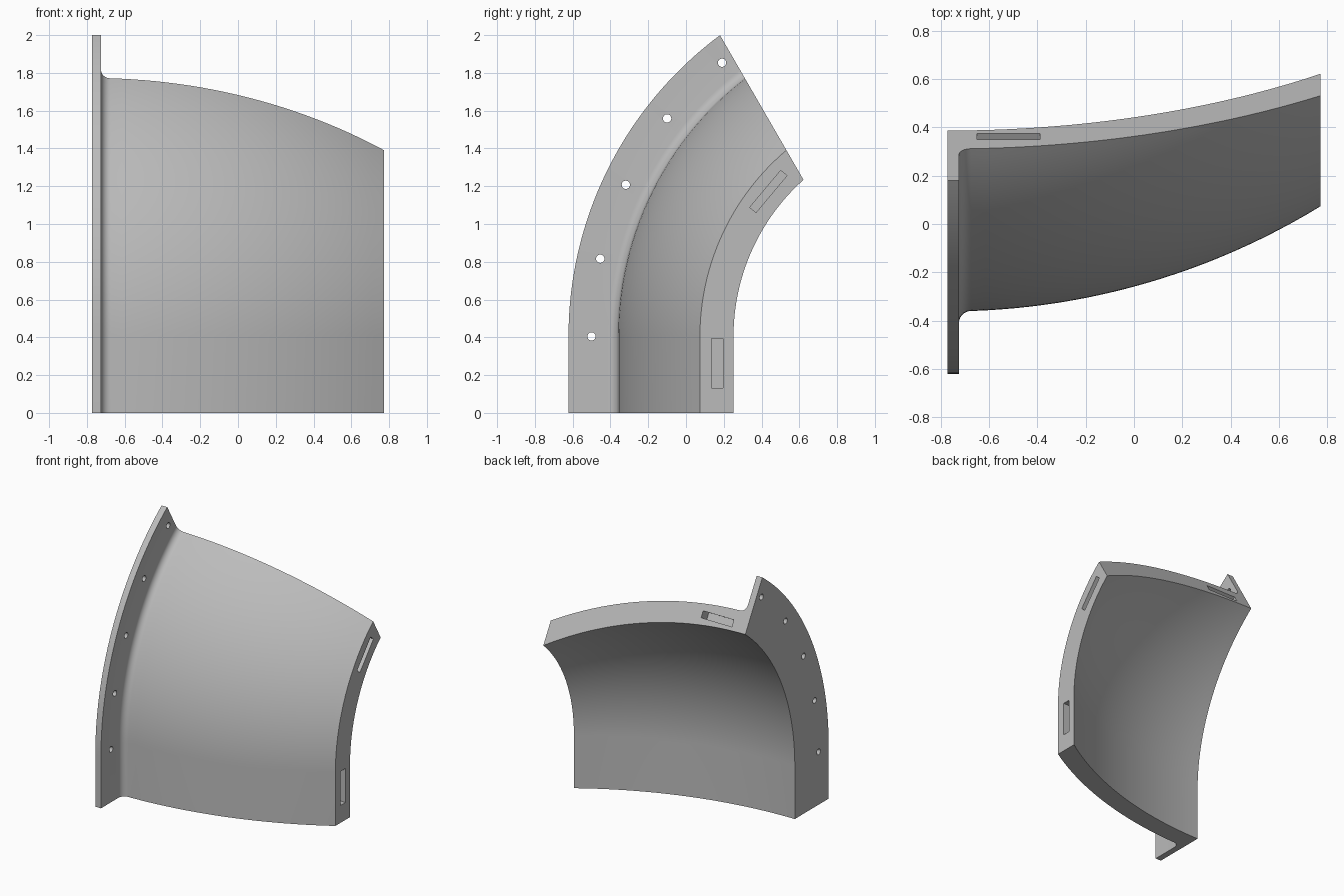
import bpy
import bmesh
from math import sin, cos, acos, radians, sqrt, pi
from mathutils import Matrix, Vector

if "Cube" in bpy.data.objects:
    bpy.data.objects.remove(bpy.data.objects["Cube"], do_unlink=True)

HALF = 0.773                 # half width along x
YC, ZC = 1.364, 0.405        # axis of the sweep
FLANGE_R = 1.986
FLANGE_X = -0.725
FILLET = 0.05
ARC_STEPS = 48

grey = bpy.data.materials.new("plain grey")
grey.use_nodes = True
grey.diffuse_color = (0.5, 0.5, 0.5, 1)
grey.node_tree.nodes["Principled BSDF"].inputs["Base Color"].default_value = (0.5, 0.5, 0.5, 1)


def wall_radius(x, rho, base):
    """Sweep radius of the bowed wall at x."""
    return YC - (base + rho - sqrt(rho ** 2 - (x + HALF) ** 2))


def outer(x):
    return wall_radius(x, 2.96, -0.362)


def inner(x):
    return wall_radius(x, 2.81, -0.212)


def spread(a, b, n):
    return [a + (b - a) * i / n for i in range(n + 1)]


# Cross-section as (x, radius): flange, fillet, outer face, inner face
profile = [(-HALF, FLANGE_R), (FLANGE_X, FLANGE_R)]
foot = FLANGE_X + FILLET
for t in spread(pi, pi * 1.5, 8):
    profile.append((foot + FILLET * cos(t), outer(foot) + FILLET * (1 + sin(t))))
profile += [(x, outer(x)) for x in spread(foot, HALF, 24)[1:]]
profile += [(x, inner(x)) for x in spread(HALF, -HALF, 24)]


def swept(x, r, a):
    return Vector((x, YC - r * cos(a), ZC + r * sin(a)))


# Sweep: a straight foot, then an arc ending on a slanted plane
bm = bmesh.new()
rows = [[bm.verts.new((x, YC - r, 0)) for x, r in profile]]
for i in range(ARC_STEPS + 1):
    rows.append([bm.verts.new(swept(x, r, (acos(0.228 / r) - pi / 6) * i / ARC_STEPS))
                 for x, r in profile])
count = len(profile)
for low, high in zip(rows, rows[1:]):
    for j in range(count):
        k = (j + 1) % count
        bm.faces.new((low[j], low[k], high[k], high[j]))
bm.faces.new(rows[0])
bm.faces.new(rows[-1])
bmesh.ops.recalc_face_normals(bm, faces=bm.faces)


def make_object(name, mesh_data):
    mesh = bpy.data.meshes.new(name)
    mesh_data.to_mesh(mesh)
    mesh_data.free()
    mesh.materials.append(grey)
    obj = bpy.data.objects.new(name, mesh)
    bpy.context.collection.objects.link(obj)
    return obj


panel = make_object("curved_flanged_panel", bm)

# Cutters: bolt holes through the flange and shallow slots in the end faces
bm = bmesh.new()
for i in range(5):
    place = Matrix.Translation(swept(-0.75, 1.864, radians(12.75 * i)))
    bmesh.ops.create_cone(bm, cap_ends=True, segments=24, radius1=0.022, radius2=0.022,
                          depth=0.12, matrix=place @ Matrix.Rotation(pi / 2, 4, "Y"))


def slot(centre, tilt, size):
    matrix = (Matrix.Translation(centre) @ Matrix.Rotation(tilt, 4, "X")
              @ Matrix.Diagonal((*size, 1)))
    bmesh.ops.create_cube(bm, size=1, matrix=matrix)


DEPTH = 0.16                 # half of it sinks into the face
slot((HALF, 0.166, 0.263), 0, (DEPTH, 0.06, 0.26))
slot((HALF, 0.436, 1.172), radians(-40), (DEPTH, 0.043, 0.255))
slot((-0.52, 0.362, 2 - 0.182 * sqrt(3)), radians(-60), (0.26, 0.05, DEPTH))
cutter = make_object("hole_and_slot_cutter", bm)
cutter.hide_render = True

cut = panel.modifiers.new("cut", "BOOLEAN")
cut.operation = "DIFFERENCE"
cut.solver = "EXACT"
cut.object = cutter
bpy.ops.object.select_all(action="DESELECT")
panel.select_set(True)
bpy.context.view_layer.objects.active = panel
bpy.ops.object.modifier_apply(modifier=cut.name)
bpy.data.objects.remove(cutter, do_unlink=True)
bpy.ops.object.shade_smooth_by_angle(angle=radians(30))
